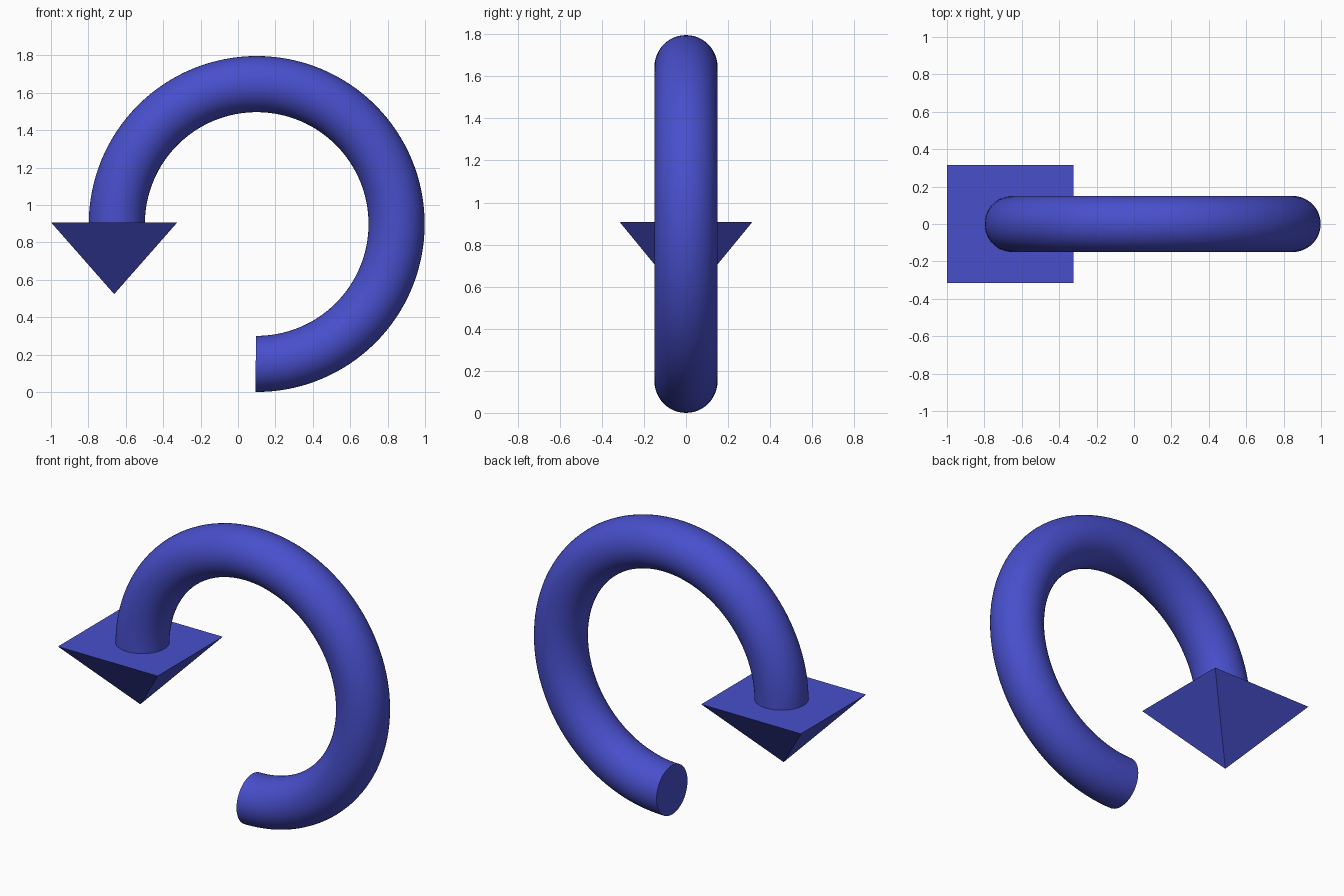
import bpy, bmesh, math
from mathutils import Vector, Matrix

if "Cube" in bpy.data.objects:
    bpy.data.objects.remove(bpy.data.objects["Cube"])

CENTRE = Vector((0.1, 0, 0.898))   # middle of the ring
RING, TUBE = 0.748, 0.15           # major and minor radius
START, END = math.radians(-90.4), math.radians(180)

blue = bpy.data.materials.new("blue")
blue.diffuse_color = (0.065, 0.078, 0.60, 1)
blue.use_nodes = True
blue.node_tree.nodes["Principled BSDF"].inputs["Base Color"].default_value = blue.diffuse_color


def make_object(name, bm):
    bmesh.ops.recalc_face_normals(bm, faces=bm.faces)
    mesh = bpy.data.meshes.new(name)
    bm.to_mesh(mesh)
    bm.free()
    mesh.materials.append(blue)
    obj = bpy.data.objects.new(name, mesh)
    bpy.context.collection.objects.link(obj)
    return obj


# Curved shaft: a disc swept three quarters of the way round, capped at both ends
bm = bmesh.new()
place = (Matrix.Translation(CENTRE) @ Matrix.Rotation(-START, 4, 'Y')
         @ Matrix.Translation((RING, 0, 0)))
disc = bmesh.ops.create_circle(bm, cap_ends=True, segments=48, radius=TUBE, matrix=place)
bmesh.ops.spin(bm, geom=bm.verts[:] + bm.edges[:] + bm.faces[:], cent=CENTRE,
               axis=(0, -1, 0), angle=END - START, steps=96, use_duplicate=False)
# Keep the starting cap closed if the sweep consumed it
open_edges = [e for e in bm.edges if e.is_boundary]
if open_edges:
    bmesh.ops.holes_fill(bm, edges=open_edges, sides=0)
shaft = make_object("curved_shaft", bm)
bpy.context.view_layer.objects.active = shaft
shaft.select_set(True)
bpy.ops.object.shade_smooth_by_angle(angle=math.radians(40))
shaft.select_set(False)

# Arrow head: a four-sided pyramid pointing down
bm = bmesh.new()
hx, hy, top, tip = 0.338, 0.315, 0.907, 0.523
base = [bm.verts.new((-0.662 + sx * hx, sy * hy, top))
        for sx, sy in ((-1, -1), (1, -1), (1, 1), (-1, 1))]
apex = bm.verts.new((-0.662, 0, tip))
bm.faces.new(base)
for i in range(4):
    bm.faces.new((base[i], base[(i + 1) % 4], apex))
make_object("arrow_head", bm)
